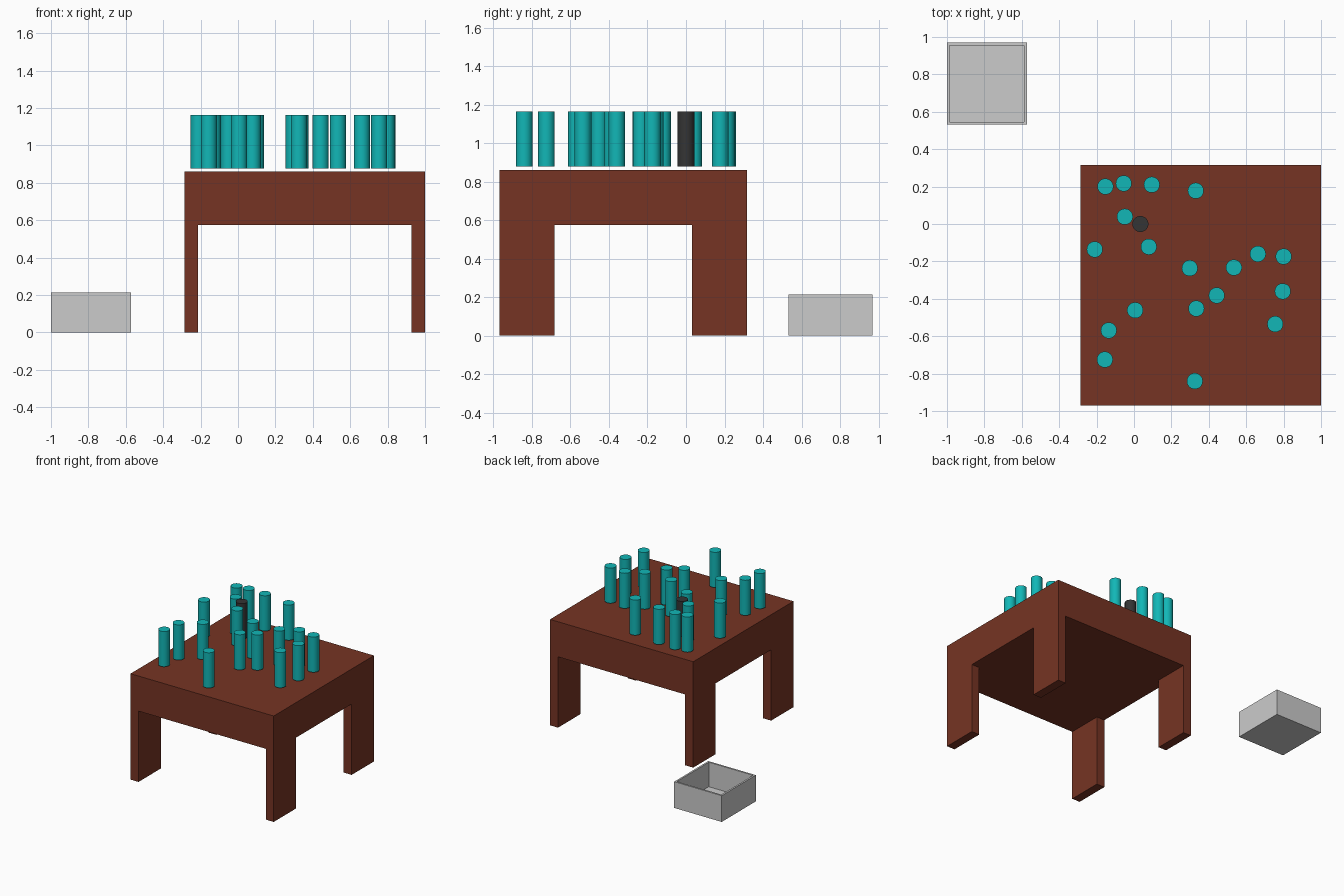
import bpy, bmesh
from mathutils import Matrix, Vector

if "Cube" in bpy.data.objects:
    bpy.data.objects.remove(bpy.data.objects["Cube"])


def material(name, rgb):
    m = bpy.data.materials.new(name)
    m.diffuse_color = (*rgb, 1)
    m.use_nodes = True
    m.node_tree.nodes["Principled BSDF"].inputs["Base Color"].default_value = m.diffuse_color
    return m


def box_bmesh(lo, hi):
    lo, hi = Vector(lo), Vector(hi)
    bm = bmesh.new()
    bmesh.ops.create_cube(bm, size=1, matrix=Matrix.Translation((lo + hi) / 2)
                          @ Matrix.Diagonal((*(hi - lo), 1)))
    return bm


def pull_faces(bm, faces, dz):
    new = bmesh.ops.extrude_discrete_faces(bm, faces=faces)["faces"]
    bmesh.ops.translate(bm, verts=list({v for f in new for v in f.verts}), vec=(0, 0, dz))


def finish(bm, name, mat=None):
    bmesh.ops.recalc_face_normals(bm, faces=bm.faces)
    me = bpy.data.meshes.new(name)
    bm.to_mesh(me)
    bm.free()
    ob = bpy.data.objects.new(name, me)
    bpy.context.collection.objects.link(ob)
    if mat:
        me.materials.append(mat)
    return ob


wood = material("brown_wood", (0.18, 0.034, 0.017))
teal = material("teal", (0.006, 0.47, 0.47))
black = material("dark_grey", (0.035, 0.035, 0.035))

# Table: thick block, cut into a grid below, with flush corner legs pulled down
X0, X1, Y0, Y1 = -0.286, 1.0, -0.97, 0.316
APRON, TOP, LEG_X, LEG_Y = 0.575, 0.86, 0.0715, 0.286
bm = box_bmesh((X0, Y0, APRON), (X1, Y1, TOP))
cuts = [((x, 0, 0), (1, 0, 0)) for x in (X0 + LEG_X, X1 - LEG_X)]
cuts += [((0, y, 0), (0, 1, 0)) for y in (Y0 + LEG_Y, Y1 - LEG_Y)]
for co, no in cuts:
    bmesh.ops.bisect_plane(bm, geom=bm.verts[:] + bm.edges[:] + bm.faces[:],
                           plane_co=co, plane_no=no)
corners = []
for f in bm.faces:
    c = f.calc_center_median()
    if (f.normal.z < -0.9 and not X0 + LEG_X < c.x < X1 - LEG_X
            and not Y0 + LEG_Y < c.y < Y1 - LEG_Y):
        corners.append(f)
pull_faces(bm, corners, -APRON)
finish(bm, "table", wood)

# Open tray on the floor
bm = box_bmesh((-1.0, 0.532, 0), (-0.573, 0.97, 0.213))
rim = [f for f in bm.faces if f.normal.z > 0.9]
bmesh.ops.inset_region(bm, faces=rim, thickness=0.0145, use_even_offset=True)
pull_faces(bm, rim, -0.199)
finish(bm, "open_tray")


# Pegs hovering just above the table top
def peg(name, x, y, mat):
    bpy.ops.mesh.primitive_cylinder_add(vertices=32, radius=0.0429, depth=0.286,
                                        location=(x, y, 1.02))
    ob = bpy.context.object
    ob.name = name
    ob.data.materials.append(mat)
    bpy.ops.object.shade_smooth_by_angle()


spots = [(-0.153, 0.20), (-0.055, 0.217), (0.095, 0.21), (0.33, 0.178),
         (-0.049, 0.039), (-0.21, -0.136), (0.079, -0.122), (0.298, -0.236),
         (0.534, -0.233), (0.662, -0.16), (0.80, -0.174), (0.795, -0.36),
         (0.442, -0.382), (0.333, -0.452), (0.006, -0.461), (-0.135, -0.569),
         (-0.156, -0.725), (0.755, -0.535), (0.325, -0.84)]
for i, (x, y) in enumerate(spots, 1):
    peg(f"teal_peg_{i}", x, y, teal)
peg("dark_peg", 0.034, 0.0, black)
